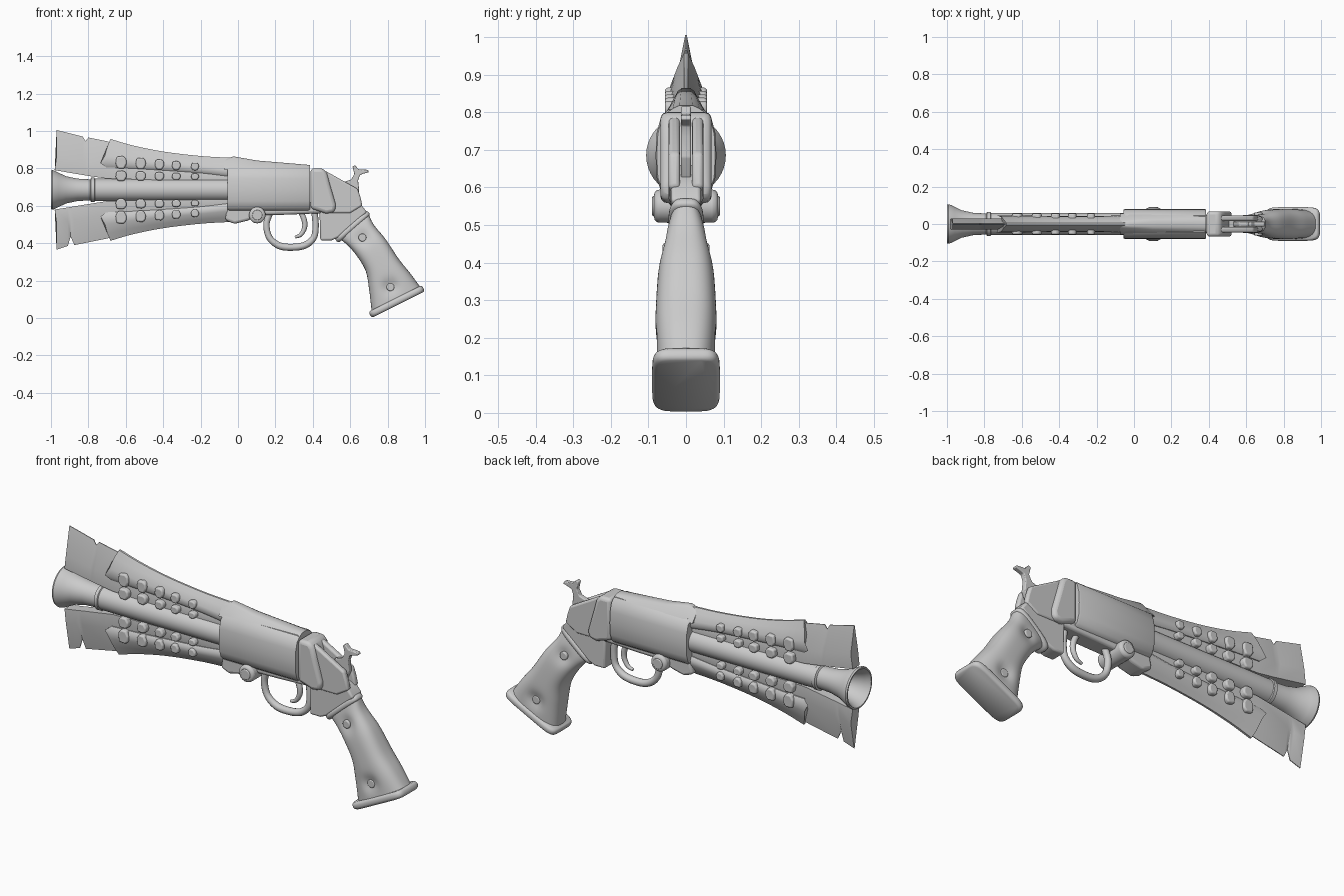
import bpy, bmesh, math
from mathutils import Vector

if "Cube" in bpy.data.objects:
    bpy.data.objects.remove(bpy.data.objects["Cube"])

AXIS = 0.685  # height of the barrel axis


def finish(name, bm, bevel=0, angle=35):
    bmesh.ops.remove_doubles(bm, verts=bm.verts, dist=1e-5)
    bmesh.ops.recalc_face_normals(bm, faces=bm.faces)
    me = bpy.data.meshes.new(name)
    bm.to_mesh(me)
    bm.free()
    for p in me.polygons:
        p.use_smooth = True
    me.set_sharp_from_angle(angle=math.radians(angle))
    ob = bpy.data.objects.new(name, me)
    bpy.context.collection.objects.link(ob)
    if bevel:
        m = ob.modifiers.new("bevel", 'BEVEL')
        m.width, m.segments, m.limit_method = bevel, 3, 'ANGLE'
    return ob


def loft(name, rings, bevel=0, angle=35, closed_caps=True):
    bm = bmesh.new()
    vs = [[bm.verts.new(p) for p in r] for r in rings]
    n = len(rings[0])
    for a, b in zip(vs, vs[1:]):
        for i in range(n):
            bm.faces.new((a[i], a[(i + 1) % n], b[(i + 1) % n], b[i]))
    if closed_caps:
        bm.faces.new(vs[0])
        bm.faces.new(vs[-1])
    return finish(name, bm, bevel, angle)


def plate(name, outline, y0, y1, bevel=0):
    return loft(name, [[(x, y, z) for x, z in outline] for y in (y0, y1)], bevel)


def lathe(name, profile, n=40):
    rings = [[(x, r * math.cos(t * math.tau / n), AXIS + r * math.sin(t * math.tau / n))
              for t in range(n)] for x, r in profile]
    return loft(name, rings)


def smooth(pts, k=6):
    """Catmull-Rom interpolation of tuples."""
    P = [Vector(p) for p in pts]
    P = [2 * P[0] - P[1]] + P + [2 * P[-1] - P[-2]]
    out = []
    for a, b, c, d in zip(P, P[1:], P[2:], P[3:]):
        for i in range(k):
            t = i / k
            out.append(0.5 * (2 * b + (c - a) * t + (2 * a - 5 * b + 4 * c - d) * t * t
                              + (3 * b - a - 3 * c + d) * t ** 3))
    return out + [P[-2]]


def oval(fx, fz, bx, bz, w, power, n=40):
    """Superellipse ring spanning front point to back point."""
    ring = []
    for i in range(n):
        t = i * math.tau / n
        c, s = (math.copysign(abs(f) ** (2 / power), f) for f in (math.cos(t), math.sin(t)))
        u = 0.5 + 0.5 * c
        ring.append((fx + (bx - fx) * u, w * s, fz + (bz - fz) * u))
    return ring


def peg(name, x, z, r, half, bevel=0.006, n=24):
    return plate(name, [(x + r * math.cos(i * math.tau / n), z + r * math.sin(i * math.tau / n))
                        for i in range(n)], -half, half, bevel)


# Barrel with flared hollow muzzle
lathe("barrel", [(0.0, .06), (-.765, .06), (-.768, .065), (-.785, .065), (-.79, .056), (-.86, .06),
                 (-.92, .073), (-.96, .092), (-.98, .102), (-.992, .106), (-1, .103), (-1, .096),
                 (-.97, .08), (-.9, .055), (-.8, .042), (-.6, .04), (-.6, .001)])

# Axe-like blades, leather sheaths and lacing studs, above and below the barrel
for side, up in (("upper", True), ("lower", False)):
    def m(x, y, z):
        return (x, y, z if up else 2 * AXIS - z)
    top = ([(-.97, 1.005), (-.83, .97), (-.815, .945), (-.8, .965), (-.7, .945)] if up else
           [(-.97, 1.005), (-.91, .985), (-.895, .935), (-.875, .98), (-.7, .945)])
    st = [(x, z, .79 - .045 * min(1, (x + .97) / .25)) for x, z in top]
    st += [(-.5, .88, .74), (-.3, .85, .735), (-.03, .83, .73)]
    loft(side + "_blade", [[m(x - (.01 if x < -.96 else 0), -.028, b), m(x, -.03, b + .35 * (t - b)),
                            m(x, -.002, t), m(x, .002, t), m(x, .03, b + .35 * (t - b)),
                            m(x - (.01 if x < -.96 else 0), .028, b)] for x, t, b in st])
    # stations: x at bottom, x at top, bottom z, top z, half width
    sheath = smooth([(-.735, -.682, .805, .957, .046), (-.60, -.56, .80, .922, .046),
                     (-.42, -.40, .79, .89, .043), (-.2, -.2, .775, .866, .043),
                     (-.03, -.03, .755, .856, .046)])
    rings = []
    for xb, xt, b, t, w in sheath:
        half = [(xb + .03 * (xt - xb) / .053, w * .75, b), (xb, w, b + .15 * (t - b)),
                (xb * .55 + xt * .45, w * .92, b + .42 * (t - b)),
                (xb * .3 + xt * .7, w * .5, b + .75 * (t - b)), (xt, w * .12, t)]
        rings.append([m(x, -y, z) for x, y, z in half] + [m(x, y, z) for x, y, z in half[::-1]])
    loft(side + "_sheath", rings, angle=50)
    for i, x in enumerate((-.625, -.52, -.42, -.33, -.23)):
        k = 1 - .1 * i
        for row, z, h in (("outer", .832 - .0055 * i, .034 * k), ("inner", .76 - .001 * i, .028 * k)):
            r = .03 * (1 - .07 * i)
            out = [(x - r, z - h * .3), (x - r * .5, z - h), (x + r * .5, z - h), (x + r, z - h * .2),
                   (x + r * .9, z + h * .6), (x + r * .4, z + h), (x - r * .8, z + h * .9)]
            plate(f"{side}_{row}_stud_{i + 1}", [m(px, 0, pz)[::2] for px, pz in out],
                  -.056, .056, .008)

# Receiver: rounded slab with raised spine and lower frame
half = [(.045, .572), (.066, .588), (.078, .625), (.081, .685), (.078, .745), (.066, .79), (.045, .808)]
loft("receiver", [[(x, y * s, AXIS + (z - AXIS) * s) for y, z in half + [(-a, b) for a, b in half[::-1]]]
                  for x, s in ((-.056, .95), (-.045, 1), (.375, 1), (.385, .96))])
spine = [(-.075, .845, .02), (-.025, .864, .022), (.1, .842, .03), (.385, .818, .035)]
loft("top_spine", [[(x, -.055, .795), (x, -w, z - .008), (x, -w * .5, z), (x, w * .5, z),
                    (x, w, z - .008), (x, .055, .795)] for x, z, w in spine])
plate("lower_frame", [(-.07, .525), (-.02, .503), (.05, .52), (.12, .55), (.25, .552), (.45, .56),
                      (.45, .62), (-.05, .62)], -.048, .048, .014)
peg("pivot_pin", .103, .55, .044, .085, .014, 32)
peg("pivot_cap", .103, .55, .027, .09, .004)

# Recoil shield behind the receiver
plate("recoil_shield", [(.388, .80), (.455, .80), (.475, .775), (.49, .72), (.525, .6), (.515, .565),
                        (.47, .558), (.43, .572), (.388, .585)], -.068, .068, .022)

# Rear frame: two cheeks with a hammer slot between them
plate("rear_frame_core", [(.435, .60), (.44, .415), (.50, .415), (.535, .43), (.69, .565), (.655, .61),
                          (.6, .64), (.5, .66)], -.04, .04, .01)
cheek = [(.45, .79), (.475, .782), (.64, .69), (.655, .645), (.665, .60), (.60, .56), (.45, .56)]
for name, s in (("left", 1), ("right", -1)):
    plate(name + "_frame_cheek", cheek, s * .016, s * .046, .01)

# Hammer with thumb spur
plate("hammer", [(.53, .66), (.56, .725), (.605, .74), (.622, .77), (.612, .81), (.625, .817),
                 (.645, .795), (.695, .792), (.70, .78), (.672, .772), (.652, .765), (.642, .735),
                 (.648, .68), (.62, .62)], -.013, .013, .004)


def tube(name, pts, radius):
    cu = bpy.data.curves.new(name, 'CURVE')
    cu.dimensions, cu.bevel_depth, cu.bevel_resolution, cu.use_fill_caps = '3D', 1, 4, True
    sp = cu.splines.new('POLY')
    path = smooth(pts)
    sp.points.add(len(path) - 1)
    for p, (x, z, r) in zip(sp.points, path):
        p.co, p.radius = (x, 0, z, 1), r * radius
    ob = bpy.data.objects.new(name, cu)
    bpy.context.collection.objects.link(ob)
    return ob


# Trigger guard and trigger
tube("trigger_guard", [(.17, .56, 1), (.152, .50, 1), (.168, .43, 1), (.22, .387, 1.1), (.29, .378, 1.1),
                       (.36, .39, 1.1), (.405, .43, 1), (.415, .49, 1), (.41, .56, 1)], .017)
tube("trigger", [(.335, .57, 1.2), (.355, .52, 1.2), (.355, .48, 1.1), (.335, .445, .9),
                 (.305, .432, .6)], .012)

# Grip with dimples around its two screws
screws = [(.665, .43), (.815, .165)]
grip = smooth([(.537, .428, .695, .565, .04), (.59, .385, .725, .50, .058), (.64, .325, .79, .42, .073),
               (.683, .25, .86, .315, .08), (.70, .16, .92, .24, .082), (.715, .035, .975, .165, .08)], 8)
rings = []
for f in grip:
    ring = []
    for x, y, z in oval(*f, 2.8, 64):
        d = sum(math.exp(-((x - a) ** 2 + (z - b) ** 2) / .0016) for a, b in screws)
        ring.append((x, y * (1 - .22 * d), z))
    rings.append(ring)
loft("grip", rings, angle=50)
peg("upper_grip_screw", *screws[0], .021, .062, .005)
peg("lower_grip_screw", *screws[1], .021, .072, .005)


def slab(name, f, b, step, thick, w, power):
    """Rounded slab between front point f and back point b, thick along step."""
    rings = []
    for t, inset in ((0, .01), (.15, .003), (.35, 0), (.65, 0), (.85, .003), (1, .01)):
        k = inset * .8
        dx, dz = step[0] * thick * t, step[1] * thick * t
        rings.append(oval(f[0] + dx + k, f[1] + dz + k * .5, b[0] + dx - k, b[1] + dz - k * .5,
                          w - inset, power, 48))
    return loft(name, rings, angle=50)


# Collar between frame and grip, and butt plate
slab("grip_collar", (.515, .425), (.69, .575), (.65, -.76), .03, .047, 3.5)
slab("butt_plate", (.697, .033), (.983, .176), (.45, -.89), .037, .09, 6)
